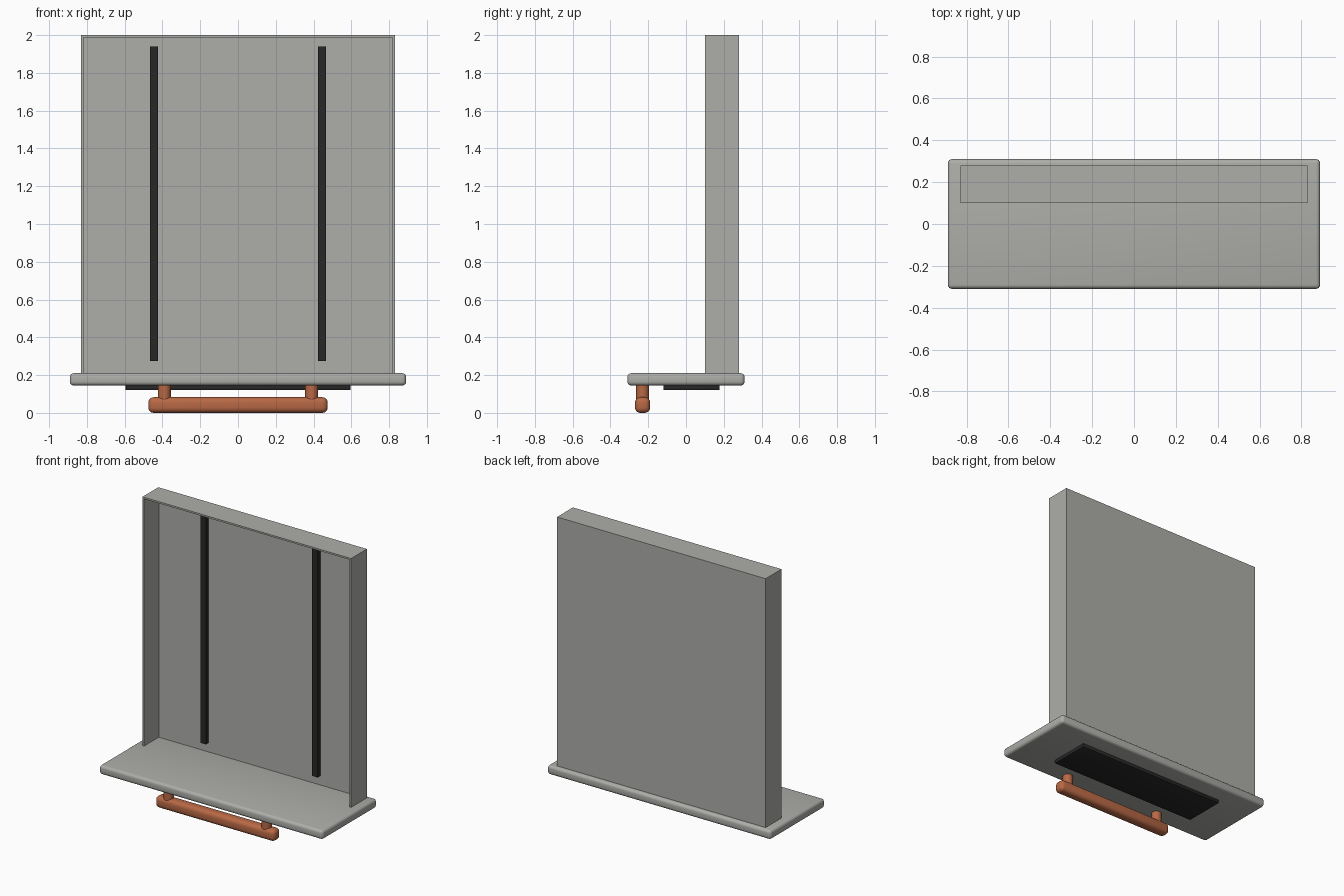
import bpy
import bmesh
from mathutils import Matrix, Vector

cube = bpy.data.objects.get("Cube")
if cube:
    bpy.data.objects.remove(cube, do_unlink=True)


def make_material(name, rgb):
    mat = bpy.data.materials.new(name)
    mat.use_nodes = True
    color = (*rgb, 1.0)
    mat.diffuse_color = color
    mat.node_tree.nodes["Principled BSDF"].inputs["Base Color"].default_value = color
    return mat


grey = make_material("warm grey metal", (0.42, 0.42, 0.40))
black = make_material("black rubber", (0.02, 0.02, 0.02))
copper = make_material("copper", (0.48, 0.14, 0.06))


def finish(name, bm, mat, bevel=0, segments=3):
    """Turn a bmesh into an object, with an optional rounded edge."""
    mesh = bpy.data.meshes.new(name)
    bmesh.ops.recalc_face_normals(bm, faces=bm.faces)
    bm.to_mesh(mesh)
    bm.free()
    mesh.materials.append(mat)
    obj = bpy.data.objects.new(name, mesh)
    bpy.context.collection.objects.link(obj)
    if bevel:
        mod = obj.modifiers.new("rounded edges", "BEVEL")
        mod.width = bevel
        mod.segments = segments
        mod.limit_method = "ANGLE"
        bpy.ops.object.select_all(action="DESELECT")
        obj.select_set(True)
        bpy.context.view_layer.objects.active = obj
        bpy.ops.object.modifier_apply(modifier=mod.name)
        bpy.ops.object.shade_smooth_by_angle()
    return obj


def box(name, low, high, mat, bevel=0, segments=3):
    low, high = Vector(low), Vector(high)
    bm = bmesh.new()
    place = Matrix.Translation((low + high) / 2) @ Matrix.Diagonal((*(high - low), 1))
    bmesh.ops.create_cube(bm, size=1, matrix=place)
    return finish(name, bm, mat, bevel, segments)


def post(name, x, y, low, high, radius, mat):
    bm = bmesh.new()
    bmesh.ops.create_cone(bm, cap_ends=True, segments=24, radius1=radius, radius2=radius,
                          depth=high - low, matrix=Matrix.Translation((x, y, (low + high) / 2)))
    obj = finish(name, bm, mat)
    bpy.ops.object.select_all(action="DESELECT")
    obj.select_set(True)
    bpy.context.view_layer.objects.active = obj
    bpy.ops.object.shade_smooth_by_angle()
    return obj


# Shelf with softly rounded edges
half, front, back, floor, top, wall = 0.83, 0.10, 0.28, 0.21, 2.0, 0.012
box("shelf", (-0.89, -0.31, 0.145), (0.89, 0.31, floor), grey, 0.02, 4)

# Upright tray, open to the front
box("back_panel", (-half, back - wall, floor), (half, back, top), grey)
box("top_wall", (-half, front, top - wall), (half, back - wall, top), grey)

# Paired parts: side walls, upright strips and handle posts
for side, s in (("left", 1), ("right", -1)):
    xs = sorted((s * half, s * (half - wall)))
    box(side + "_wall", (xs[0], front, floor), (xs[1], back - wall, top - wall), grey)
    x = s * 0.445
    box(side + "_strip", (x - 0.022, 0.238, 0.275), (x + 0.022, back - wall, 1.94), black)
    post(side + "_handle_post", s * 0.39, -0.23, 0.06, 0.15, 0.034, copper)

# Pad under the shelf and the rounded handle bar
box("underside_pad", (-0.595, -0.12, 0.12), (0.595, 0.178, 0.15), black, 0.004, 2)
box("handle_bar", (-0.475, -0.27, 0), (0.475, -0.19, 0.083), copper, 0.028, 4)
